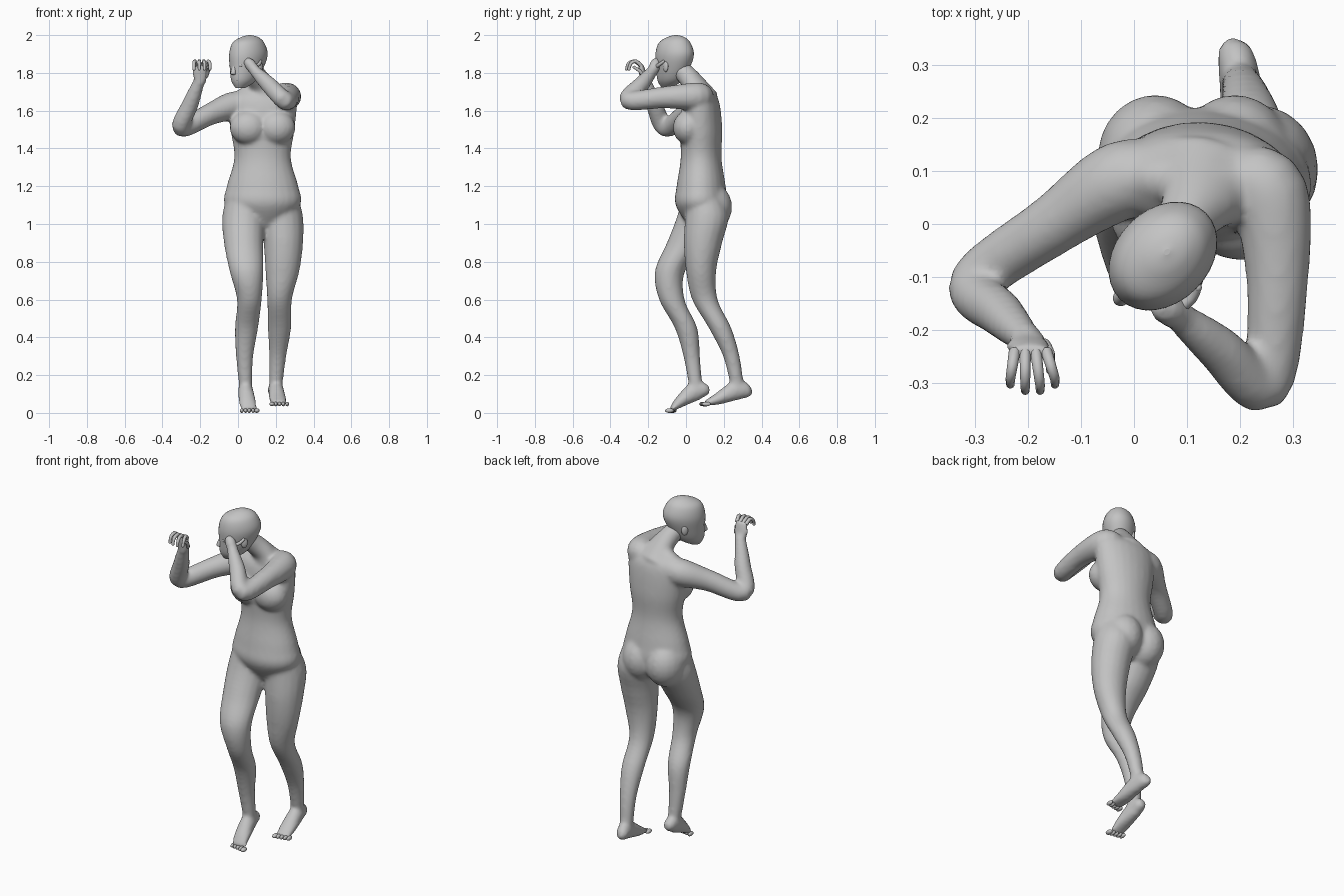
import bpy
import bmesh
import math
from mathutils import Vector, Matrix

if "Cube" in bpy.data.objects:
    bpy.data.objects.remove(bpy.data.objects["Cube"], do_unlink=True)

# One plain grey for the whole figure
grey = bpy.data.materials.new("plain_grey")
grey.use_nodes = True
grey.diffuse_color = (0.55, 0.55, 0.55, 1)
for node in grey.node_tree.nodes:
    if node.type == "BSDF_PRINCIPLED":
        node.inputs["Base Color"].default_value = grey.diffuse_color

UP = Vector((0, 0, 1))


def refine(rows, steps):
    """Insert smooth in-between sections."""
    refined = []
    last = len(rows) - 1
    for i in range(last):
        neighbours = (rows[max(i - 1, 0)], rows[i], rows[i + 1], rows[min(i + 2, last)])
        for k in range(steps):
            t = k / steps
            refined.append([b + t / 2 * ((c - a) + t * (2 * a - 5 * b + 4 * c - d)
                                         + t * t * (3 * b - a - 3 * c + d))
                            for a, b, c, d in zip(*neighbours)])
    refined.append(rows[last])
    return refined


def loft(bm, path, wide, deep=None, level=False, yaw=0, sides=18, steps=5):
    """Skin elliptical sections along a path, either level or square to the path."""
    rows = [(*point, w, d) for point, w, d in zip(path, wide, deep or wide)]
    rows = refine(rows, steps)
    points = [Vector(row[:3]) for row in rows]
    rings = []
    previous = None
    side = Vector((math.cos(yaw), math.sin(yaw), 0))
    for i, (*centre, half_width, half_depth) in enumerate(rows):
        ahead = points[min(i + 1, len(rows) - 1)] - points[max(i - 1, 0)]
        ahead.normalize()
        if level:
            ahead = UP
        elif previous is None:
            side = ahead.cross(UP).normalized()
        else:
            side = previous.rotation_difference(ahead) @ side
        previous = ahead
        other = ahead.cross(side)
        ring = []
        for k in range(sides):
            angle = math.tau * k / sides
            ring.append(bm.verts.new(points[i] + side * half_width * math.cos(angle)
                                     + other * half_depth * math.sin(angle)))
        rings.append(ring)
    for low, high in zip(rings, rings[1:]):
        for k in range(sides):
            n = (k + 1) % sides
            bm.faces.new((low[k], low[n], high[n], high[k]))
    bm.faces.new(rings[0])
    bm.faces.new(rings[-1])


def blob(bm, centre, size, yaw=0):
    place = (Matrix.Translation(centre) @ Matrix.Rotation(yaw, 4, "Z")
             @ Matrix.Diagonal((*size, 1)))
    bmesh.ops.create_uvsphere(bm, u_segments=18, v_segments=12, radius=1, matrix=place)


def finger(bm, knuckle, bones, thick=.011, tip=.008):
    """Tapering chain of finger bones from the knuckle, with a round tip."""
    path = [Vector(knuckle)]
    for bone in bones:
        path.append(path[-1] + Vector(bone))
    girth = [thick + (tip - thick) * i / len(bones) for i in range(len(path))]
    loft(bm, path, girth, sides=8, steps=2)
    blob(bm, path[-1], [tip] * 3)


def finish(bm, name):
    bmesh.ops.recalc_face_normals(bm, faces=bm.faces)
    for face in bm.faces:
        face.smooth = len(face.verts) < 5
    mesh = bpy.data.meshes.new(name)
    bm.to_mesh(mesh)
    bm.free()
    mesh.materials.append(grey)
    obj = bpy.data.objects.new(name, mesh)
    bpy.context.collection.objects.link(obj)
    return obj


body = bmesh.new()

# Torso, from pelvis to collar
heights = (.98, 1.1, 1.2, 1.35, 1.5, 1.65, 1.71, 1.75)
loft(body, [(.13, .08, z) for z in heights],
     wide=(.09, .2, .19, .15, .17, .18, .13, .05),
     deep=(.06, .135, .13, .108, .112, .095, .055, .03), level=True, yaw=-.06, sides=24)

# Bust and buttocks
for x in (.055, .205):
    blob(body, (x, .01, 1.51), (.1, .08, .09))
    blob(body, (x - .015, .125, 1.09), (.11, .12, .13))

# Neck, spreading into the shoulders
loft(body, [(.14, .08, 1.66), (.125, .05, 1.73), (.1, .01, 1.78), (.07, -.04, 1.83)],
     wide=(.12, .08, .058, .05), deep=(.09, .06, .055, .05))

# Legs: centres at even heights from hip to ankle, with shared girths
thigh_to_ankle_wide = (.09, .113, .105, .09, .066, .062, .046, .036)
thigh_to_ankle_deep = (.08, .115, .102, .08, .068, .06, .044, .036)
right_leg = ((.05, .07), (.03, .07), (.03, 0), (.045, -.085),
             (.06, -.075), (.045, 0), (.035, .03), (.04, .05))
left_leg = ((.21, .08), (.23, .11), (.24, .09), (.235, .08),
            (.22, .1), (.22, .18), (.21, .24), (.2, .27))
for leg in (right_leg, left_leg):
    path = [(x, y, 1.2 - .15 * i) for i, (x, y) in enumerate(leg)]
    loft(body, path, wide=thigh_to_ankle_wide, deep=thigh_to_ankle_deep, level=True)

# Arms: from inside the shoulder, round the bent elbow, to the wrist
arm_girth = (.065, .075, .058, .05, .044, .028)
right_arm = ((.05, .09, 1.63), (-.03, .08, 1.625), (-.15, 0, 1.58),
             (-.3, -.11, 1.51), (-.25, -.17, 1.64), (-.2, -.22, 1.77))
left_arm = ((.2, .08, 1.67), (.255, .055, 1.675), (.27, -.12, 1.67),
            (.245, -.305, 1.655), (.16, -.235, 1.74), (.08, -.17, 1.82))
for arm in (right_arm, left_arm):
    loft(body, arm, wide=arm_girth)

# Palms
loft(body, [(-.2, -.215, 1.74), (-.2, -.23, 1.8), (-.195, -.24, 1.85)],
     wide=(.028, .043, .038), deep=(.027, .02, .014), level=True)
loft(body, [(.09, -.175, 1.81), (.06, -.16, 1.85), (.04, -.15, 1.87)], wide=(.03, .03, .02))

# Feet: heel, ankle, arch and ball, then a row of separate toes
right_foot = ((.04, .125, .13), (.04, .105, .125), (.04, .05, .115),
              (.05, -.03, .06), (.06, -.08, .015))
left_foot = ((.19, .35, .115), (.19, .33, .115), (.2, .27, .12),
             (.21, .17, .075), (.22, .1, .05))
for name, path, inner in (("right_toes", right_foot, 1), ("left_toes", left_foot, -1)):
    loft(body, path, wide=(.015, .032, .04, .046, .044), deep=(.015, .035, .052, .032, .012))
    toes = bmesh.new()
    for i in range(5):
        size = .01 if i else .014
        offset = Vector((inner * (.04 - .02 * i), .004 * i - .008, -.003))
        blob(toes, Vector(path[-1]) + offset, (size, .023, .012))
    finish(toes, name)

# Fuse the limbs and torso into one skin
figure = finish(body, "body")
fuse = figure.modifiers.new("fuse", "REMESH")
fuse.mode = "VOXEL"
fuse.voxel_size = .01
fuse.use_smooth_shade = True
relax = figure.modifiers.new("relax", "SMOOTH")
relax.factor = .5
relax.iterations = 10

# Head, turned towards the right shoulder
TURN = -math.pi / 4
AHEAD = Vector((-1, -1, 0)).normalized()
SIDE = Vector((1, -1, 0)).normalized()


def on_head(forward, sideways, z):
    return Vector((.055, -.06, z)) + AHEAD * forward + SIDE * sideways


head = bmesh.new()
profile = ((.06, 1.72, .022), (.035, 1.76, .057), (.012, 1.83, .078), (0, 1.9, .088),
           (0, 1.96, .072), (-.01, 1.99, .038), (-.01, 2, .005))
skull_widths = [width for forward, z, width in profile]
loft(head, [on_head(forward, 0, z) for forward, z, width in profile],
     wide=skull_widths, deep=[width * 1.3 for width in skull_widths],
     level=True, yaw=TURN, sides=32)
finish(head, "head")

# Nose, lips, eyelids and ears
face = bmesh.new()
loft(face, [on_head(.1, 0, 1.85), on_head(.113, 0, 1.8), on_head(.105, 0, 1.79)],
     wide=(.007, .015, .01), level=True, yaw=TURN)
for z in (1.76, 1.775):
    blob(face, on_head(.1, 0, z), (.024, .009, .007), TURN)
for sign in (-1, 1):
    blob(face, on_head(.09, sign * .033, 1.84), (.016, .014, .01), TURN)
    blob(face, on_head(-.01, sign * .078, 1.835), (.01, .018, .03), TURN)
finish(face, "face_features")

# Raised right hand: spread fingers curling forward, and the thumb
fingers = bmesh.new()
for i in range(4):
    spread = .004 * (i - 1)
    reach = -.032 if i in (1, 2) else -.026
    finger(fingers, (-.225 + .02 * i, -.24, 1.84),
           ((spread, reach, .022), (spread, reach, -.012), (0, -.01, -.03)))
finger(fingers, (-.17, -.225, 1.78), ((.012, -.02, .03), (0, -.03, .02)))
finish(fingers, "right_fingers")

# Left fingers pressed to the face
fingers = bmesh.new()
for i in range(4):
    finger(fingers, (.05, -.15, 1.84 + .01 * i), ((-.015, .002, 0), (-.015, .008, 0)))
finger(fingers, (.085, -.16, 1.83), ((.025, .02, .015), (.01, .02, .015)))
finish(fingers, "left_fingers")
